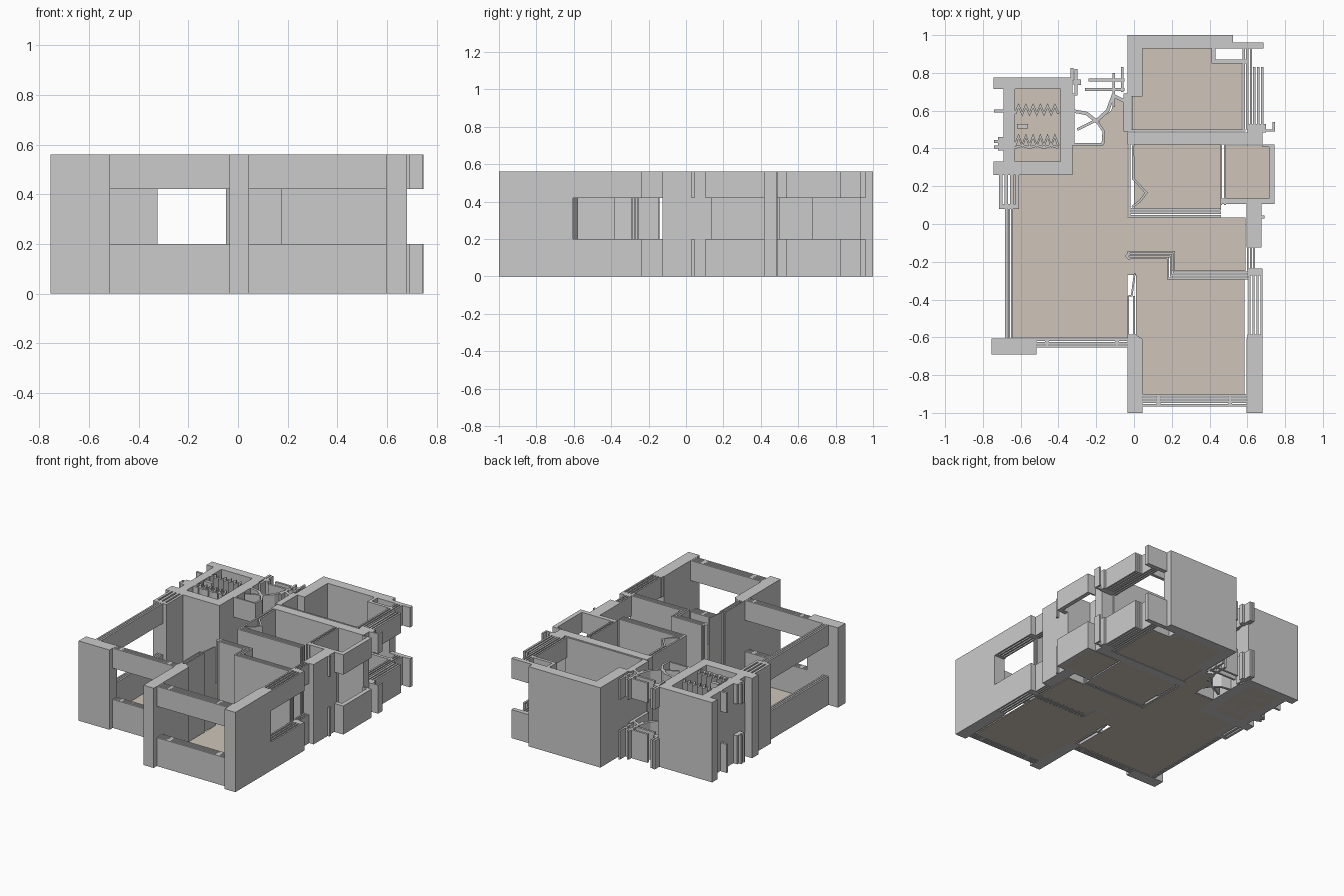
import bpy, bmesh
from mathutils import Vector

H = 0.56
FULL = [(0, H)]
BANDS = [(0, 0.20), (0.42, H)]   # sill and lintel around an opening


def prism(bm, pts, z0, z1):
    vs = [bm.verts.new((x, y, z0)) for x, y in pts]
    face = bm.faces.new(vs)
    ext = bmesh.ops.extrude_face_region(bm, geom=[face])
    bmesh.ops.translate(bm, vec=(0, 0, z1 - z0),
                        verts=[v for v in ext['geom'] if isinstance(v, bmesh.types.BMVert)])


def build(name, polys, levels=FULL, mat=None):
    bm = bmesh.new()
    for pts in polys:
        for z0, z1 in levels:
            prism(bm, pts, z0, z1)
    bmesh.ops.recalc_face_normals(bm, faces=bm.faces)
    me = bpy.data.meshes.new(name)
    bm.to_mesh(me)
    bm.free()
    ob = bpy.data.objects.new(name, me)
    bpy.context.collection.objects.link(ob)
    if mat:
        me.materials.append(mat)
    return ob


def R(x0, x1, y0, y1):
    return [(x0, y0), (x1, y0), (x1, y1), (x0, y1)]


def ribbon(pts, w):
    """Outline of a mitred polyline of width w."""
    p = [Vector(q) for q in pts]
    left, right = [], []
    for i, q in enumerate(p):
        d0 = (q - p[i - 1]).normalized() if i else (p[1] - q).normalized()
        d1 = (p[i + 1] - q).normalized() if i < len(p) - 1 else d0
        n0, n1 = Vector((-d0.y, d0.x)), Vector((-d1.y, d1.x))
        m = (n0 + n1).normalized()
        m *= min(w / 2 / max(m.dot(n0), 0.3), w)
        left.append(tuple(q + m))
        right.append(tuple(q - m))
    return left + right[::-1]


def strips(x0, x1, y0, y1, n, fill=0.6, along='y'):
    """n parallel thin panels filling a rectangle."""
    out = []
    for i in range(n):
        if along == 'y':
            s = (x1 - x0) / (n - 1 + fill)
            out.append(R(x0 + i * s, x0 + i * s + s * fill, y0, y1))
        else:
            s = (y1 - y0) / (n - 1 + fill)
            out.append(R(x0, x1, y0 + i * s, y0 + i * s + s * fill))
    return out


# Floors
tan = bpy.data.materials.new("floor_beige")
tan.diffuse_color = (0.62, 0.56, 0.48, 1)
build("floors", [
    [(-0.64, -0.60), (-0.035, -0.60), (-0.035, -0.27), (0.04, -0.27), (0.04, -0.19), (0.18, -0.19),
     (0.20, -0.16), (0.20, -0.25), (0.59, -0.25), (0.59, 0.035), (-0.035, 0.035), (-0.035, 0.63),
     (-0.10, 0.68), (-0.12, 0.60), (-0.19, 0.55), (-0.155, 0.49), (-0.17, 0.415),
     (-0.325, 0.415), (-0.325, 0.26), (-0.64, 0.26)],                 # living area and hall
    [(0.01, -0.60), (0.045, -0.61), (0.045, -0.90), (0.585, -0.90), (0.585, -0.295),
     (0.18, -0.295), (0.18, -0.19), (0.01, -0.19)],                   # front bedroom
    [(-0.01, 0.50), (0.57, 0.50), (0.57, 0.86), (0.41, 0.86), (0.41, 0.93),
     (0.045, 0.93), (0.045, 0.68), (-0.01, 0.68)],                    # back bedroom
    R(0.0, 0.46, 0.085, 0.42), R(0.485, 0.715, 0.135, 0.415),         # middle room, bay
    R(-0.63, -0.39, 0.33, 0.715)], [(0, 0.008)], tan)                 # utility room

# Thick structural walls and pillars
build("utility_room_walls", [
    R(-0.745, -0.325, 0.715, 0.775), R(-0.69, -0.63, 0.33, 0.715),
    R(-0.39, -0.325, 0.33, 0.715), R(-0.745, -0.325, 0.26, 0.33)])
build("back_bedroom_walls", [
    [(-0.035, 0.675), (0.045, 0.675), (0.045, 0.93), (0.525, 0.93), (0.525, 1.0), (-0.035, 1.0)],
    R(-0.035, -0.012, 0.49, 0.675)])
build("middle_party_wall", [R(-0.035, 0.68, 0.42, 0.485), R(-0.03, 0.59, 0.49, 0.50)])
build("front_pillars", [
    [(-0.035, -1), (0.045, -1), (0.045, -0.61), (0.01, -0.585), (-0.035, -0.585)],
    R(0.595, 0.68, -1, -0.605), R(-0.755, -0.515, -0.69, -0.607)])
build("right_pillar", [R(0.595, 0.675, -0.125, 0.12), R(0.465, 0.675, 0.105, 0.135)])
build("left_jamb", strips(-0.715, -0.61, 0.08, 0.26, 4, 0.6) + [R(-0.715, -0.61, 0.08, 0.105)])

# Thin interior partitions, drawn as parallel leaves
zig = [(-0.035, -0.165), (0.195, -0.165), (0.195, -0.272), (0.61, -0.272)]
for k, off in enumerate((-0.016, 0.0, 0.016)):
    pts = [(x + (off if 0 < i < 3 else 0), y + off) for i, (x, y) in enumerate(zig)]
    build(f"stepped_partition_{k + 1}", [ribbon(pts, 0.011)])
build("partition_end", [ribbon([(-0.02, -0.145), (-0.04, -0.17), (-0.02, -0.188)], 0.012)])
build("middle_room_partition", strips(-0.03, 0.46, 0.035, 0.085, 3, 0.65, 'x'))
build("bay_partition", strips(0.457, 0.487, 0.10, 0.42, 2, 0.5))
build("front_bedroom_door", strips(-0.035, 0.004, -0.59, -0.38, 2, 0.3)
      + [ribbon([(-0.03, -0.38), (-0.012, -0.38), (0.004, -0.26)], 0.009),
         ribbon([(0.0, -0.585), (0.035, -0.61)], 0.012)])
build("middle_room_door", [
    R(-0.03, -0.018, 0.04, 0.42),
    ribbon([(-0.005, 0.415), (-0.004, 0.24), (0.065, 0.165), (0.03, 0.12), (-0.01, 0.09)], 0.012)])

# Window sills and lintels
build("front_bedroom_window", strips(0.045, 0.595, -0.965, -0.9, 4, 0.7, 'x')
      + [R(0.12, 0.14, -0.96, -0.9), R(0.50, 0.52, -0.96, -0.9)], BANDS)
build("living_front_window", strips(-0.515, -0.035, -0.655, -0.607, 3, 0.7, 'x')
      + [R(-0.47, -0.45, -0.65, -0.61), R(-0.10, -0.08, -0.65, -0.61)], BANDS)
build("living_left_window", strips(-0.682, -0.64, -0.607, 0.08, 3, 0.75), BANDS)
build("front_bedroom_side_window", strips(0.605, 0.68, -0.605, -0.25, 4, 0.5)
      + [R(0.60, 0.68, -0.272, -0.235), R(0.60, 0.675, -0.605, -0.585)], BANDS)
build("hall_side_window", strips(0.597, 0.64, -0.24, -0.125, 3, 0.6), BANDS)
build("back_bedroom_side_window", strips(0.575, 0.625, 0.50, 0.93, 3, 0.6)
      + strips(0.63, 0.685, 0.52, 0.83, 3, 0.65)
      + [ribbon([(0.60, 0.86), (0.42, 0.86), (0.42, 0.94)], 0.022),
         R(0.60, 0.70, 0.485, 0.53), R(0.525, 0.685, 0.93, 0.96)], BANDS)
build("bay_window", [
    [(0.675, 0.105), (0.745, 0.105), (0.745, 0.42), (0.68, 0.42), (0.68, 0.408),
     (0.715, 0.408), (0.715, 0.135), (0.675, 0.135)],
    ribbon([(0.68, 0.495), (0.74, 0.495), (0.74, 0.54)], 0.012),
    R(0.675, 0.69, 0.03, 0.045)], BANDS)

# Back entrance: door frame, swing arc and short fins
arc = [(-0.33, 0.60), (-0.25, 0.585), (-0.20, 0.545), (-0.14, 0.60), (-0.11, 0.68), (-0.05, 0.65)]
build("entrance_arc", [
    ribbon(arc, 0.018),
    ribbon([(-0.30, 0.50), (-0.20, 0.55), (-0.16, 0.49), (-0.165, 0.42)], 0.014),
    ribbon([(-0.322, 0.69), (-0.322, 0.422), (-0.165, 0.422)], 0.012)], BANDS)
build("entrance_frame", [
    R(-0.24, -0.05, 0.755, 0.77), R(-0.26, -0.05, 0.705, 0.72),
    R(-0.335, -0.32, 0.76, 0.825), R(-0.315, -0.30, 0.68, 0.82), R(-0.32, -0.28, 0.735, 0.765),
    R(-0.068, -0.055, 0.70, 0.83), R(-0.115, -0.10, 0.62, 0.80), R(-0.055, -0.035, 0.49, 0.69)], BANDS)
build("utility_fins", [R(-0.74, -0.69, y, y + 0.015) for y in (0.40, 0.43, 0.59)]
      + [R(-0.72, -0.69, 0.39, 0.46)], BANDS)


# Fixtures in the utility room: two folded screens and a stub
def folded(y, a, n):
    x0, x1 = -0.63, -0.40
    return ribbon([(x0 + (x1 - x0) * i / n, y + (a if i % 2 else -a)) for i in range(n + 1)], 0.013)


build("utility_screens", [folded(0.605, 0.022, 12), folded(0.44, 0.026, 12),
                          folded(0.41, 0.006, 6), R(-0.62, -0.56, 0.505, 0.53)])
